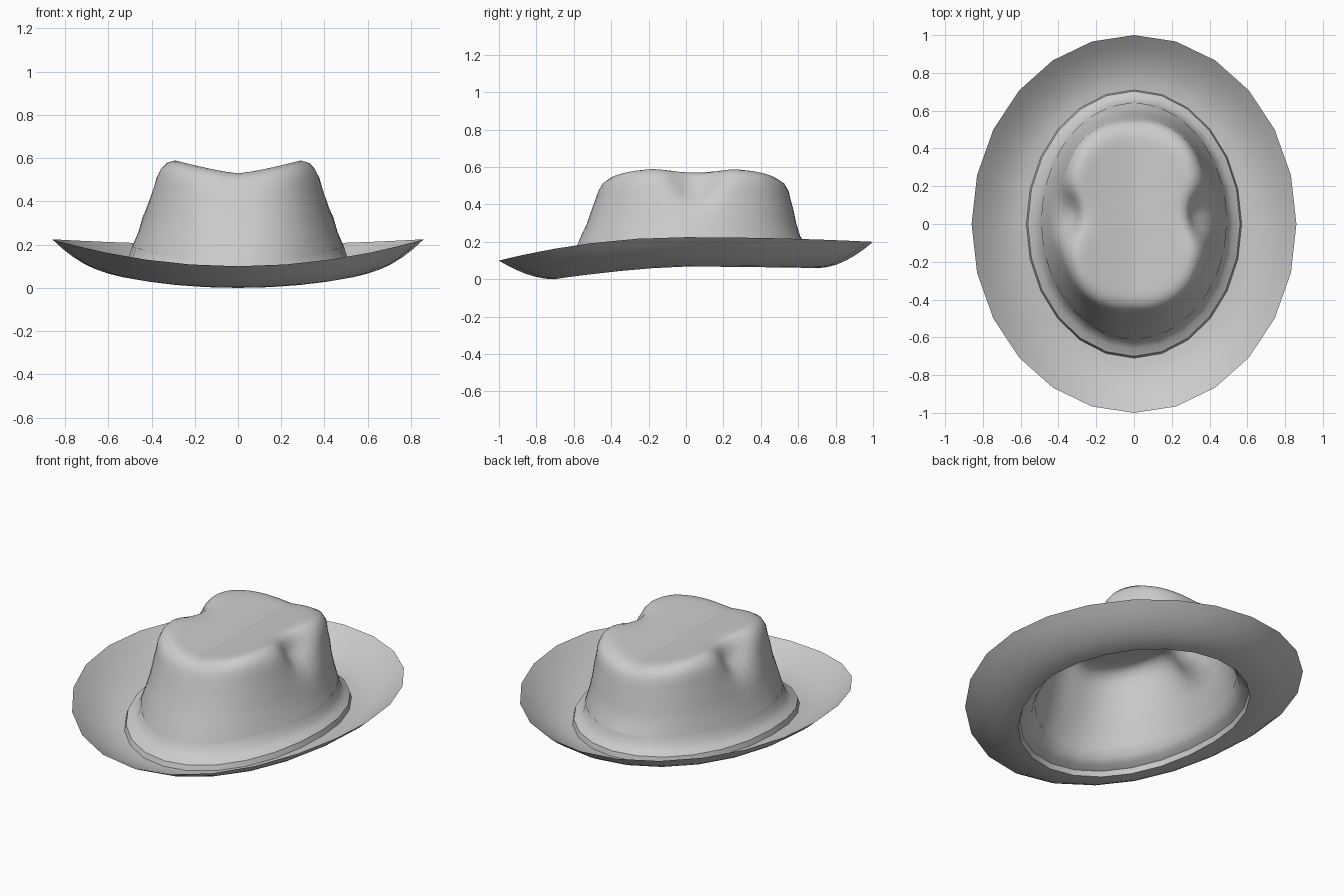
import bpy, bmesh, math

cube = bpy.data.objects.get("Cube")
if cube:
    bpy.data.objects.remove(cube, do_unlink=True)

felt = bpy.data.materials.new("grey_felt")
felt.use_nodes = True
GREY = (0.6, 0.6, 0.6, 1)
felt.diffuse_color = GREY
felt.node_tree.nodes["Principled BSDF"].inputs["Base Color"].default_value = GREY


def oval(angle, half_x, front, back, power=2):
    """Point on a rounded oval, with its own front and back reach."""
    c, s = math.cos(angle), math.sin(angle)
    x = math.copysign(abs(c) ** (2 / power), c) * half_x
    y = math.copysign(abs(s) ** (2 / power), s)
    mid, reach = (back + front) / 2, (back - front) / 2
    return x, mid + y * reach


def blend(angle, side, front, back, power=2):
    """Height that changes from the sides to the front and the back."""
    s = math.sin(angle)
    end = back if s > 0 else front
    return side + (end - side) * abs(s) ** power


def loft(name, rings, count, cap=None, sharp=40):
    """Skin a list of ring functions, each giving a point for an angle."""
    bm = bmesh.new()
    loops = [[bm.verts.new(ring(math.tau * i / count)) for i in range(count)]
             for ring in rings]
    for lower, upper in zip(loops, loops[1:]):
        for i in range(count):
            j = (i + 1) % count
            bm.faces.new((lower[i], lower[j], upper[j], upper[i]))
    if cap:
        tip = bm.verts.new(cap)
        for i in range(count):
            bm.faces.new((loops[-1][i], loops[-1][(i + 1) % count], tip))
    mesh = bpy.data.meshes.new(name)
    bm.to_mesh(mesh)
    bm.free()
    mesh.materials.append(felt)
    obj = bpy.data.objects.new(name, mesh)
    bpy.context.collection.objects.link(obj)
    bpy.ops.object.select_all(action="DESELECT")
    obj.select_set(True)
    bpy.context.view_layer.objects.active = obj
    bpy.ops.object.shade_smooth_by_angle(angle=math.radians(sharp))
    return obj


# Heights of the three main edges
def rim_z(a):
    return blend(a, 0.225, 0.10, 0.20)


def trough_z(a):
    return blend(a, 0.068, 0.0, 0.06, 1.5)


def base_z(a):
    return blend(a, 0.19, 0.115, 0.18)


# Brim: curls up from the trough to the rim
def brim_ring(t):
    def ring(a):
        x, y = oval(a, 0.57 + 0.29 * t, -0.71 - 0.29 * t, 0.71 + 0.29 * t)
        low = trough_z(a)
        return x, y, low + (rim_z(a) - low) * t ** 1.8
    return ring


loft("brim", [brim_ring(t / 6) for t in range(6, -1, -1)], 24)


# Band: stepped ledge between brim and crown
def band_ring(t, rise):
    def ring(a):
        x, y = oval(a, 0.57 - 0.08 * t, -0.71 + 0.10 * t, 0.71 - 0.07 * t)
        low = trough_z(a)
        return x, y, low + (base_z(a) - low) * rise
    return ring


loft("band", [band_ring(*p) for p in
              ((0, 0), (0.1, 0.25), (0.5, 0.4), (0.8, 0.6), (1, 1))], 24)


# Crown: tapered wall, rounded shoulder, top creased along its middle
def crease(x):
    return 0.53 + 0.06 * min(1, abs(x) / 0.29) ** 1.3


def pinch(x, y, z):
    """Press a dent into each side of the shoulder."""
    near = math.exp(-((y - 0.05) / 0.12) ** 2)
    high = max(0, min(1, (z - 0.36) / 0.2))
    edge = math.exp(-((abs(x) - 0.39) / 0.09) ** 2)
    x -= math.copysign(0.06 * near * high * edge, x)
    return x, y, z - 0.10 * near * high * edge


def wall_ring(half_x, front, back, height, power):
    def ring(a):
        x, y = oval(a, half_x, front, back, power)
        if height == 0:
            return x, y, base_z(a)
        return pinch(x, y, crease(x) * height)
    return ring


profile = [
    (0.49, -0.61, 0.64, 0, 2),
    (0.46, -0.56, 0.61, 0.44, 2.1),
    (0.44, -0.53, 0.59, 0.56, 2.15),
    (0.42, -0.505, 0.575, 0.70, 2.25),
    (0.405, -0.485, 0.56, 0.80, 2.3),
    (0.393, -0.47, 0.55, 0.88, 2.4),
    (0.375, -0.45, 0.53, 0.945, 2.4),
    (0.35, -0.42, 0.495, 0.985, 2.4),
    (0.32, -0.385, 0.455, 1, 2.4),
]
profile += [(0.32 * k, 0.03 - 0.415 * k, 0.03 + 0.425 * k, 1, 2.3)
            for k in (0.9, 0.78, 0.64, 0.48, 0.32, 0.16)]
loft("crown", [wall_ring(*p) for p in profile], 72, (0, 0.03, 0.53), 60)
